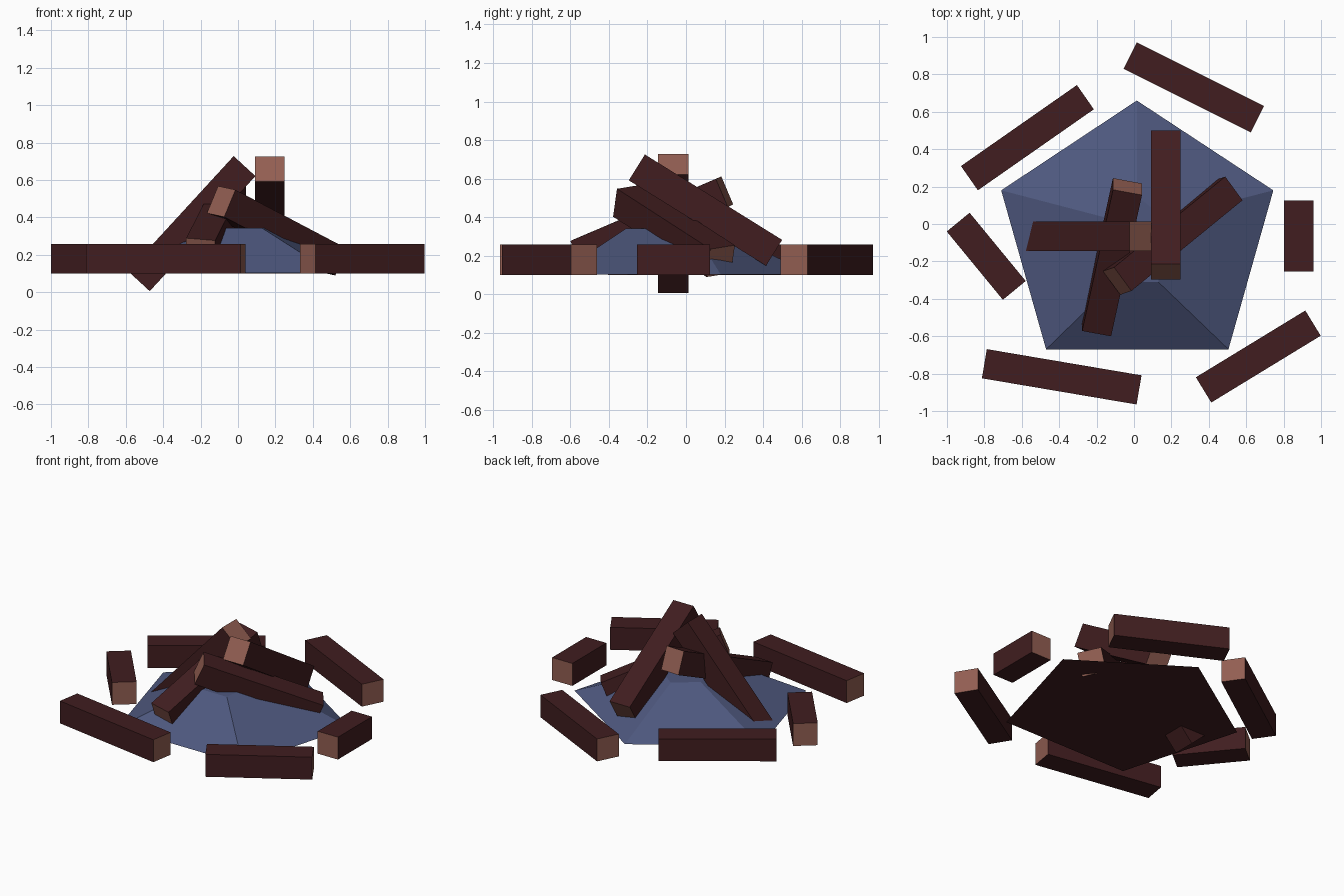
import bpy, bmesh
from math import radians
from mathutils import Vector, Matrix

if "Cube" in bpy.data.objects:
    bpy.data.objects.remove(bpy.data.objects["Cube"])


def material(name, rgb):
    m = bpy.data.materials.new(name)
    m.diffuse_color = (*rgb, 1)
    m.use_nodes = True
    m.node_tree.nodes["Principled BSDF"].inputs["Base Color"].default_value = m.diffuse_color
    return m


bark = material("dark_bark", (0.052, 0.0125, 0.014))
cut_wood = material("cut_wood", (0.290, 0.113, 0.085))
ash_blue = material("ash_blue", (0.076, 0.097, 0.208))


def finish(name, bm, mats):
    me = bpy.data.meshes.new(name)
    bm.to_mesh(me)
    bm.free()
    for m in mats:
        me.materials.append(m)
    ob = bpy.data.objects.new(name, me)
    bpy.context.collection.objects.link(ob)


def log(name, a, b, roll=0, w=0.158):
    """Square log from a to b, with pale sawn ends."""
    a, b = Vector(a), Vector(b)
    axis = (b - a).normalized()
    side = Vector((0, 0, 1)).cross(axis).normalized()
    up = axis.cross(side)
    rot = Matrix((axis, side, up)).transposed().to_4x4()
    bm = bmesh.new()
    bmesh.ops.create_cube(bm, size=1)
    for f in bm.faces:
        f.material_index = 1 if abs(f.calc_center_median().x) > 0.4 else 0
    bmesh.ops.scale(bm, vec=((b - a).length, w, w), verts=bm.verts)
    bm.transform(Matrix.Translation((a + b) / 2) @ rot @ Matrix.Rotation(radians(roll), 4, 'X'))
    finish(name, bm, [bark, cut_wood])


# Ash mound: pentagon base tapering to a small flat top, dark underneath
base = [(0.015, 0.66), (-0.71, 0.18), (-0.47, -0.67), (0.505, -0.67), (0.745, 0.18)]
top = [(0.015, 0.15), (-0.135, 0.03), (-0.10, -0.31), (0.13, -0.31), (0.165, 0.03)]
bm = bmesh.new()
lo = [bm.verts.new((x, y, 0.103)) for x, y in base]
hi = [bm.verts.new((x, y, 0.342)) for x, y in top]
bm.faces.new(lo)
bm.faces.new(hi)
for i in range(5):
    j = (i + 1) % 5
    bm.faces.new((lo[i], lo[j], hi[j], hi[i]))
bmesh.ops.recalc_face_normals(bm, faces=bm.faces)
for f in bm.faces:
    f.material_index = 1 if f.normal.z < -0.5 else 0
finish("ash_mound", bm, [ash_blue, bark])

# Ring of logs lying around the fire
Z = 0.179
ring = [((-0.02, 0.90), (0.66, 0.56)), ((-0.26, 0.678), (-0.88, 0.245)),
        ((-0.94, 0.01), (-0.64, -0.355)), ((-0.80, -0.747), (0.027, -0.887)),
        ((0.372, -0.887), (0.957, -0.53)), ((0.88, -0.255), (0.88, 0.125))]
for i, (a, b) in enumerate(ring):
    log(f"ring_log_{i + 1}", (*a, Z), (*b, Z))

# Leaning logs stacked in the middle
stack = [((0.169, -0.255, 0.658), (0.169, 0.457, 0.215), 0),
         ((0.035, -0.065, 0.674), (-0.53, -0.065, 0.059), 0),
         ((-0.09, -0.305, 0.485), (0.504, 0.18, 0.172), 8),
         ((-0.035, 0.20, 0.532), (-0.20, -0.555, 0.21), -5)]
for i, (a, b, roll) in enumerate(stack):
    log(f"leaning_log_{i + 1}", a, b, roll)
